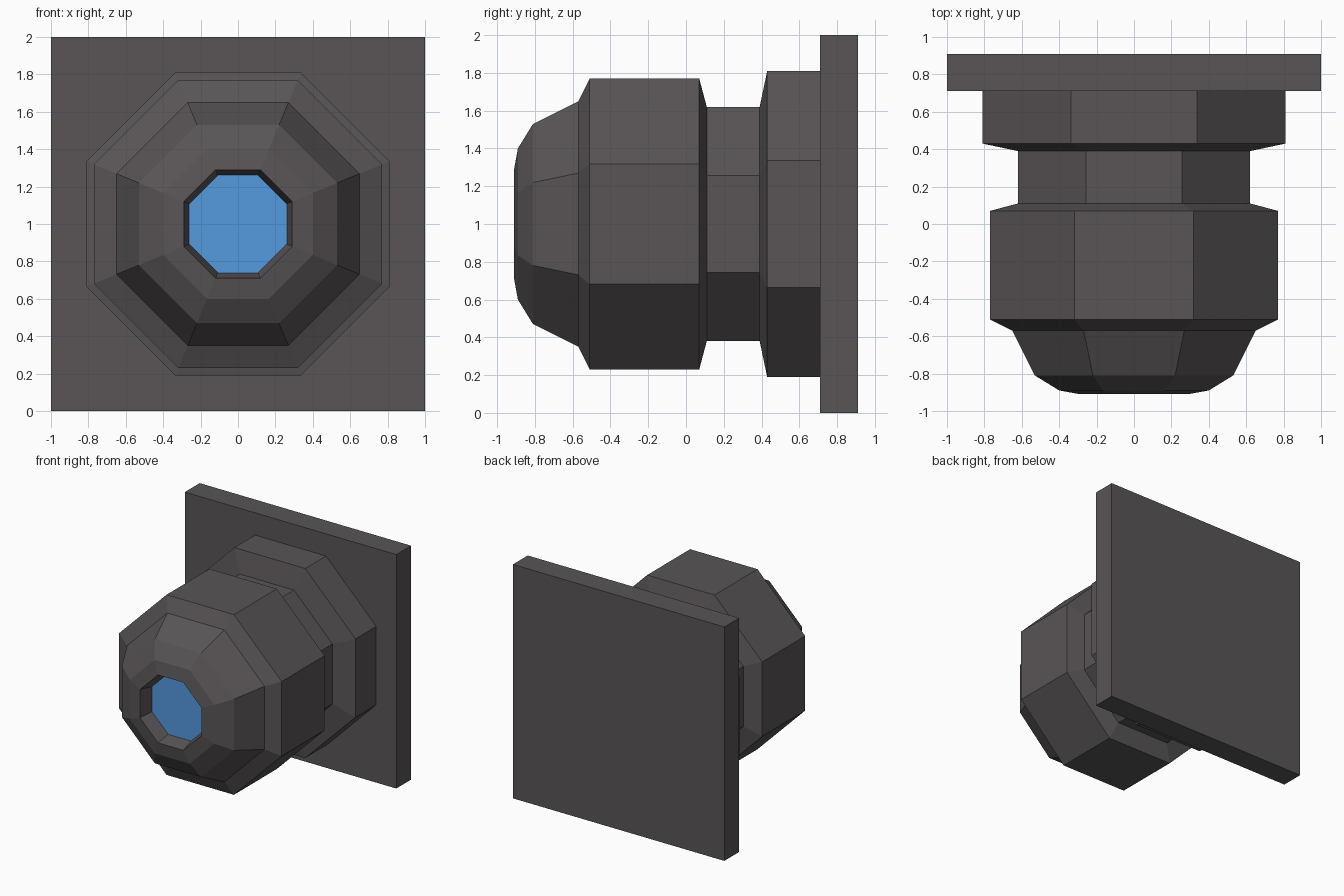
import bpy, bmesh, math
from mathutils import Vector

cube = bpy.data.objects.get("Cube")
if cube:
    bpy.data.objects.remove(cube, do_unlink=True)

SIDES = 8
AXIS_HEIGHT = 1.0


def make_material(name, color):
    mat = bpy.data.materials.new(name)
    mat.use_nodes = True
    mat.diffuse_color = color
    mat.node_tree.nodes["Principled BSDF"].inputs["Base Color"].default_value = color
    return mat


def finish(bm, name, mat):
    bmesh.ops.recalc_face_normals(bm, faces=bm.faces[:])
    mesh = bpy.data.meshes.new(name)
    bm.to_mesh(mesh)
    bm.free()
    mesh.materials.append(mat)
    obj = bpy.data.objects.new(name, mesh)
    bpy.context.collection.objects.link(obj)
    return obj


def lathe(name, profile, mat):
    """Closed octagonal solid along y; profile is (y, distance to flat side)."""
    bm = bmesh.new()
    rings = []
    for y, flat in profile:
        r = flat / math.cos(math.pi / SIDES)
        angles = [2 * math.pi * (i + 0.5) / SIDES for i in range(SIDES)]
        rings.append([bm.verts.new((r * math.cos(a), y, AXIS_HEIGHT + r * math.sin(a)))
                      for a in angles])
    for a, b in zip(rings, rings[1:]):
        for i in range(SIDES):
            j = (i + 1) % SIDES
            bm.faces.new((a[i], a[j], b[j], b[i]))
    bm.faces.new(rings[0])
    bm.faces.new(rings[-1])
    return finish(bm, name, mat)


gray = make_material("dark warm gray", (0.100, 0.090, 0.094, 1))
blue = make_material("lens blue", (0.090, 0.320, 0.740, 1))

# Square mounting plate
bm = bmesh.new()
bmesh.ops.create_cube(bm, size=1)
bmesh.ops.scale(bm, vec=Vector((2, 0.2, 2)), verts=bm.verts)
bmesh.ops.translate(bm, vec=Vector((0, 0.81, AXIS_HEIGHT)), verts=bm.verts)
finish(bm, "mounting_plate", gray)

# Stepped barrel, from the base collar to the rim and into the recess
lathe("barrel", [
    (0.73, 0.81), (0.43, 0.81),
    (0.39, 0.62), (0.11, 0.62),
    (0.07, 0.77), (-0.51, 0.77),
    (-0.57, 0.65), (-0.81, 0.53),
    (-0.89, 0.40), (-0.91, 0.29),
    (-0.785, 0.26),
], gray)

# Lens disc at the bottom of the recess
lathe("lens", [(-0.78, 0.262), (-0.788, 0.262)], blue)
